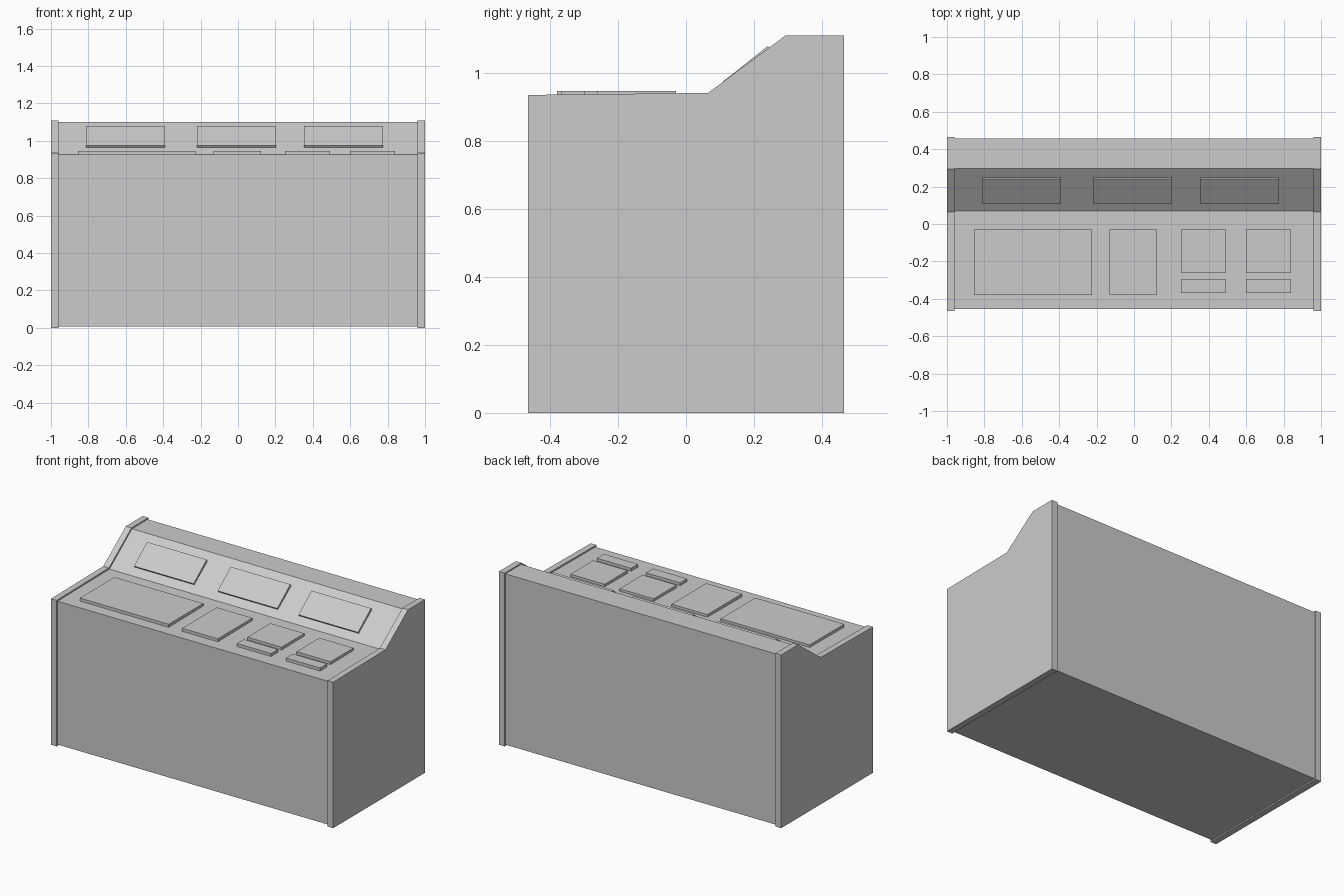
import bpy

if "Cube" in bpy.data.objects:
    bpy.data.objects.remove(bpy.data.objects["Cube"])

def extrude_profile(name, pts, x0, x1):
    """Extrude a closed (y, z) profile along x."""
    n = len(pts)
    verts = [(x, y, z) for x in (x0, x1) for y, z in pts]
    faces = [tuple(reversed(range(n))), tuple(range(n, 2 * n))]
    faces += [(i, (i + 1) % n, n + (i + 1) % n, n + i) for i in range(n)]
    mesh = bpy.data.meshes.new(name)
    mesh.from_pydata(verts, [], faces)
    obj = bpy.data.objects.new(name, mesh)
    bpy.context.collection.objects.link(obj)
    return obj

# Console body, slightly inset from the end panels
body = [(-0.455, 0.008), (0.457, 0.008), (0.457, 1.102), (0.298, 1.102),
        (0.07, 0.931), (-0.455, 0.926)]
extrude_profile("console_body", body, -0.96, 0.96)

# End panels
panel = [(-0.465, 0), (0.465, 0), (0.465, 1.11), (0.293, 1.11),
         (0.065, 0.941), (-0.465, 0.935)]
for side, x0, x1 in (("left", -1.0, -0.96), ("right", 0.96, 1.0)):
    extrude_profile(side + "_end_panel", panel, x0, x1)

# Raised desk pads: x range, y range
pads = [(-0.855, -0.225, -0.38, -0.03), (-0.13, 0.123, -0.38, -0.03)]
for x0 in (0.25, 0.598):
    pads += [(x0, x0 + 0.242, -0.262, -0.03), (x0, x0 + 0.242, -0.368, -0.298)]
for i, (x0, x1, y0, y1) in enumerate(pads):
    extrude_profile(f"desk_pad_{i + 1}",
                    [(y0, 0.92), (y1, 0.92), (y1, 0.946), (y0, 0.946)], x0, x1)

# Screens on the sloped face
screen = [(0.117, 0.964), (0.25, 1.064), (0.241, 1.079), (0.109, 0.975)]
for i, x0 in enumerate((-0.813, -0.22, 0.352)):
    extrude_profile(f"slope_screen_{i + 1}", screen, x0, x0 + 0.422)
